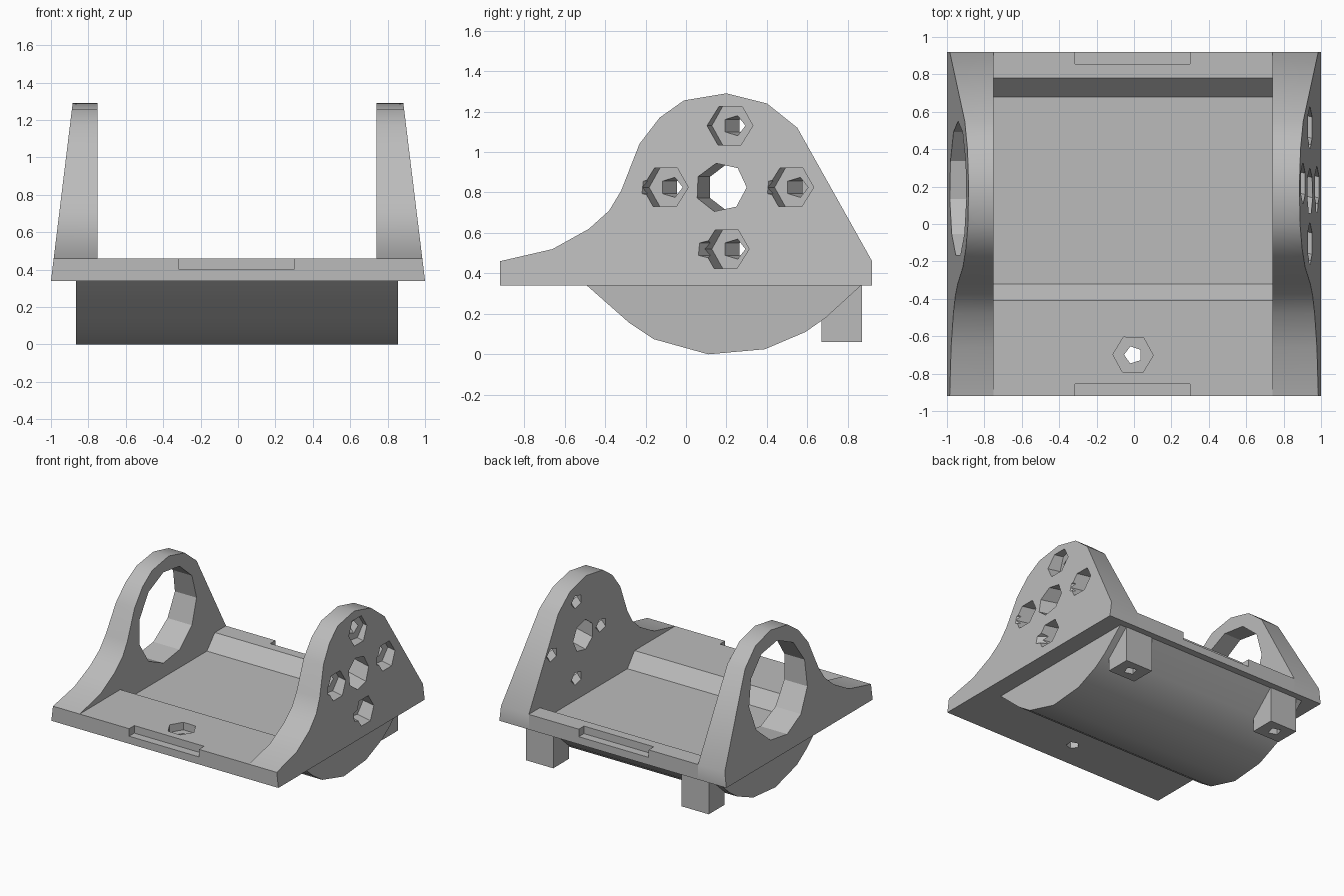
import bpy
import bmesh
from math import radians, pi

cube = bpy.data.objects.get("Cube")
if cube:
    bpy.data.objects.remove(cube)

grey = bpy.data.materials.new("plain grey")
grey.use_nodes = True
grey.diffuse_color = (0.5, 0.5, 0.5, 1)
grey.node_tree.nodes["Principled BSDF"].inputs["Base Color"].default_value = (0.5, 0.5, 0.5, 1)

CENTRE_Y, CENTRE_Z = 0.185, 0.825
PLATE_LOW, PLATE_TOP = 0.34, 0.46


def prism(name, profile, x0, x1):
    """Extrude a (y, z) profile along x."""
    bm = bmesh.new()
    ends = [[bm.verts.new((x, y, z)) for y, z in profile] for x in (x0, x1)]
    n = len(profile)
    for ring in ends:
        bm.faces.new(ring)
    for i in range(n):
        j = (i + 1) % n
        bm.faces.new((ends[0][i], ends[0][j], ends[1][j], ends[1][i]))
    bmesh.ops.recalc_face_normals(bm, faces=bm.faces)
    mesh = bpy.data.meshes.new(name)
    bm.to_mesh(mesh)
    bm.free()
    mesh.materials.append(grey)
    obj = bpy.data.objects.new(name, mesh)
    bpy.context.collection.objects.link(obj)
    return obj


def box(name, x0, x1, y0, y1, z0, z1):
    return prism(name, [(y0, z0), (y1, z0), (y1, z1), (y0, z1)], x0, x1)


def cylinder(sides, radius, depth, location, along_x=False, turn=0):
    rotation = (turn, pi / 2, 0) if along_x else (0, 0, turn)
    bpy.ops.mesh.primitive_cylinder_add(vertices=sides, radius=radius, depth=depth,
                                        location=location, rotation=rotation)
    return bpy.context.object


def cut(obj, cutter):
    cutter.hide_render = True
    mod = obj.modifiers.new("cut", 'BOOLEAN')
    mod.operation = 'DIFFERENCE'
    mod.solver = 'EXACT'
    mod.object = cutter
    bpy.context.view_layer.objects.active = obj
    bpy.ops.object.modifier_apply(modifier=mod.name)
    bpy.data.objects.remove(cutter)


# Side walls: humped outline with a leaning outer face
wall_outline = [(-0.92, PLATE_LOW), (-0.92, PLATE_TOP), (-0.66, 0.52), (-0.48, 0.62),
                (-0.38, 0.71), (-0.32, 0.81), (-0.23, 1.04), (-0.13, 1.17), (-0.01, 1.255),
                (0.2, 1.29), (0.4, 1.24), (0.55, 1.12), (0.92, PLATE_TOP), (0.92, PLATE_LOW)]


def wall(name, inner, outer):
    obj = prism(name, wall_outline, inner, outer)
    for v in obj.data.vertices:
        if abs(v.co.x) > 0.9:
            v.co.x *= 1 - 0.122 * (v.co.z - PLATE_LOW)
    return obj


left_wall = wall("left_wall", 0.74, 1.0)
right_wall = wall("right_wall", -0.75, -1.0)

# Large opening on one side, hub hole with four counterbored holes on the other
cut(right_wall, cylinder(11, 0.365, 1, (-0.9, CENTRE_Y, CENTRE_Z), True))
cut(left_wall, cylinder(7, 0.122, 1, (0.9, CENTRE_Y, CENTRE_Z), True, 0.3))
for dy, dz in ((0, 1), (0, -1), (1, 0), (-1, 0)):
    y, z = CENTRE_Y + 0.31 * dy, CENTRE_Z + 0.305 * dz
    cut(left_wall, cylinder(6, 0.11, 0.4, (1.03, y, z), True, 0.25))
    cut(left_wall, cylinder(5, 0.052, 1, (0.9, y, z), True, 0.7))

# Base tray with a shallow sunken floor
tray = prism("base_tray", [(-0.92, PLATE_LOW), (-0.92, PLATE_TOP), (-0.41, PLATE_TOP),
                           (-0.32, 0.35), (0.68, 0.35), (0.78, PLATE_TOP),
                           (0.92, PLATE_TOP), (0.92, PLATE_LOW)], -0.75, 0.74)
for side in (-1, 1):
    y0, y1 = sorted((side * 0.855, side * 1.0))
    cut(tray, box("notch_cutter", -0.315, 0.3, y0, y1, 0.4, 0.6))
cut(tray, cylinder(6, 0.108, 0.2, (-0.005, -0.7, 0.5), turn=0.5))
cut(tray, cylinder(5, 0.048, 1, (-0.005, -0.7, 0.4), turn=0.3))

# Rounded belly under the tray
belly = prism("curved_belly", [(-0.49, PLATE_LOW), (-0.28, 0.155), (-0.16, 0.075), (0.11, 0.0),
                               (0.39, 0.025), (0.59, 0.11), (0.69, 0.18), (0.865, PLATE_LOW)],
              -0.865, 0.855)

# Two rear feet with screw holes
feet = []
for name, x in (("left_foot", 0.68), ("right_foot", -0.69)):
    foot = box(name, x - 0.12, x + 0.12, 0.67, 0.87, 0.06, PLATE_LOW)
    cut(foot, cylinder(4, 0.05, 0.3, (x, 0.77, 0.1), turn=0.5))
    feet.append(foot)

# Smooth the curved runs, keep the corners crisp
bpy.ops.object.select_all(action='DESELECT')
for obj in [left_wall, right_wall, tray, belly] + feet:
    obj.select_set(True)
bpy.context.view_layer.objects.active = belly
bpy.ops.object.shade_smooth_by_angle(angle=radians(32))
